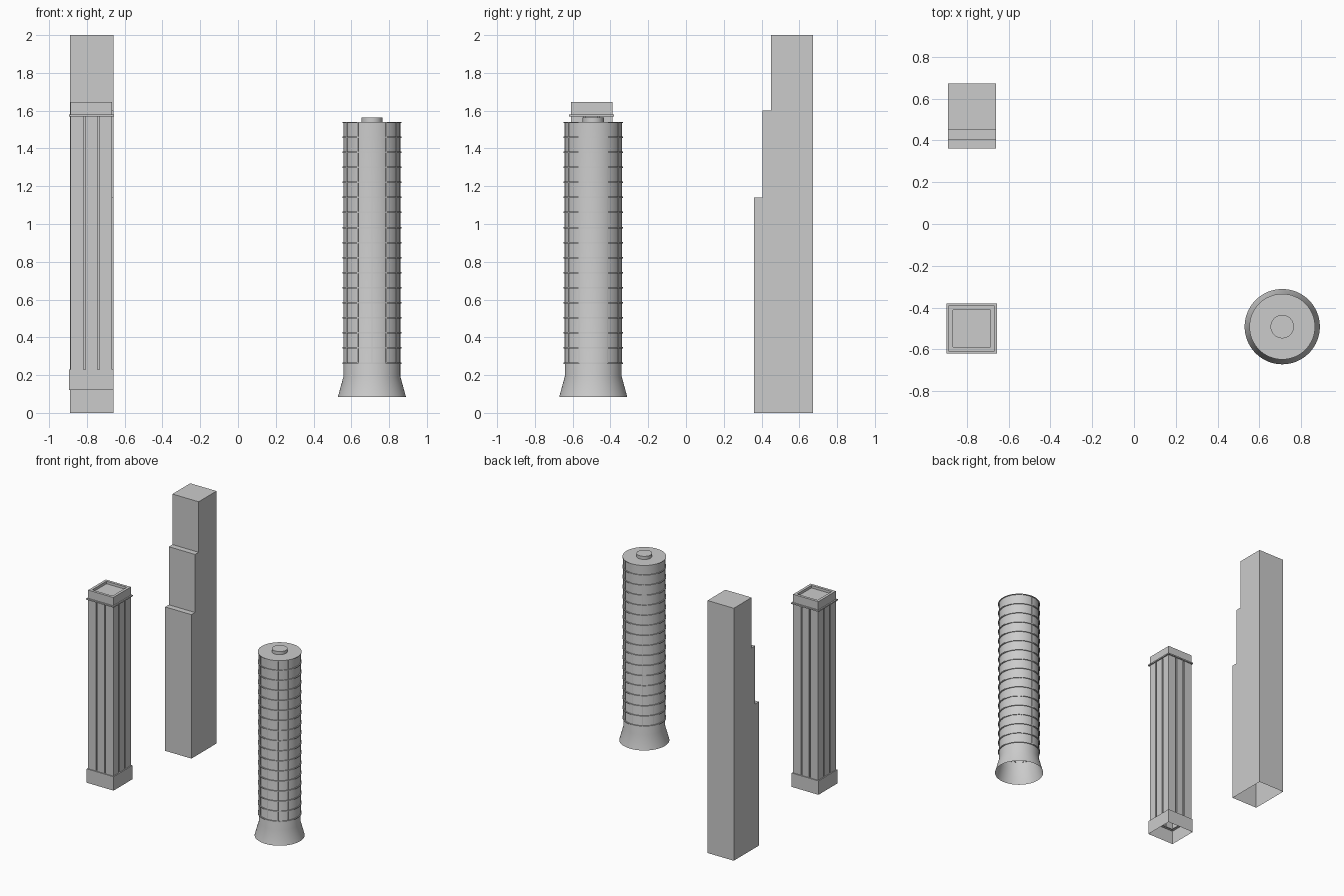
import bpy, bmesh
from math import sin, cos, pi, radians, sqrt

if "Cube" in bpy.data.objects:
    bpy.data.objects.remove(bpy.data.objects["Cube"])


def finish(bm, name, smooth=False):
    mesh = bpy.data.meshes.new(name)
    bm.to_mesh(mesh)
    bm.free()
    ob = bpy.data.objects.new(name, mesh)
    bpy.context.collection.objects.link(ob)
    if smooth:
        bpy.ops.object.select_all(action='DESELECT')
        ob.select_set(True)
        bpy.context.view_layer.objects.active = ob
        bpy.ops.object.shade_smooth_by_angle(angle=radians(30))
    return ob


def bridge(bm, a, b):
    n = len(a)
    for i in range(n):
        j = (i + 1) % n
        bm.faces.new((a[i], a[j], b[j], b[i]))


def lathe(name, centre, profile, sides, cap=True):
    """Stack rings of (half width, z); four sides give a square tower."""
    bm = bmesh.new()
    square = sides == 4
    k, turn = (sqrt(2), pi / 4) if square else (1, 0)
    rings = []
    for r, z in profile:
        rings.append([bm.verts.new((centre[0] + r * k * cos(turn + 2 * pi * i / sides),
                                    centre[1] + r * k * sin(turn + 2 * pi * i / sides), z))
                      for i in range(sides)])
    for a, b in zip(rings, rings[1:]):
        bridge(bm, a, b)
    if cap:
        bm.faces.new(rings[-1])
    return finish(bm, name, not square)


# Stepped tower: side profile extruded across x, open underneath
bm = bmesh.new()
steps = [(0.36, 0), (0.36, 1.14), (0.405, 1.14), (0.405, 1.60),
         (0.45, 1.60), (0.45, 2.0), (0.673, 2.0), (0.673, 0)]
left, right = [[bm.verts.new((x, y, z)) for y, z in steps] for x in (-0.89, -0.66)]
bm.faces.new(left)
bm.faces.new(right[::-1])
for i in range(len(steps) - 1):
    bm.faces.new((left[i], right[i], right[i + 1], left[i + 1]))
bmesh.ops.recalc_face_normals(bm, faces=bm.faces)
finish(bm, "stepped_tower")

# Square tower: base, grooved shaft, crown with ledge and sunken roof
SQ = (-0.776, -0.5)
lathe("square_tower_base", SQ,
      [(0.1175, 0.12), (0.1175, 0.23), (0.095, 0.23)], 4, cap=False)
lathe("square_tower_crown", SQ,
      [(0.095, 1.57), (0.12, 1.57), (0.12, 1.58), (0.11, 1.58),
       (0.11, 1.645), (0.089, 1.645), (0.089, 1.625)], 4)

h, g, w, d = 0.11, 0.037, 0.006, 0.012
side = [(-h, -h)]
for c in (-g, g):
    side += [(c - w, -h), (c - w, -h + d), (c + w, -h + d), (c + w, -h)]
outline = []
for q in range(4):
    ca, sa = round(cos(q * pi / 2)), round(sin(q * pi / 2))
    outline += [(SQ[0] + x * ca - y * sa, SQ[1] + x * sa + y * ca) for x, y in side]
bm = bmesh.new()
low, high = [[bm.verts.new((x, y, z)) for x, y in outline] for z in (0.23, 1.57)]
bridge(bm, low, high)
finish(bm, "square_tower_shaft")

# Round tower: flared foot, shaft, roof slab and roof drum
RD = (0.709, -0.491)
lathe("round_tower_body", RD,
      [(0.18, 0.085), (0.15, 0.195), (0.15, 1.535), (0.157, 1.535), (0.157, 1.54)], 64)
lathe("roof_drum", RD, [(0.056, 1.54), (0.056, 1.565)], 32)

# Floor rings
for i in range(16):
    z = 0.26 + i * 0.0797
    lathe(f"floor_ring_{i + 1}", RD,
          [(0.149, z), (0.157, z), (0.157, z + 0.008), (0.149, z + 0.008)], 64, cap=False)

# Thin upright ribs on the front and back
for face in (-90, 90):
    for k in range(-2, 3):
        a = radians(face + 30 * k)
        bm = bmesh.new()
        bmesh.ops.create_cube(bm, size=1)
        bmesh.ops.scale(bm, vec=(0.008, 0.006, 1.275), verts=bm.verts)
        ob = finish(bm, f"rib_{'front' if face < 0 else 'back'}_{k + 3}")
        ob.location = (RD[0] + 0.149 * cos(a), RD[1] + 0.149 * sin(a), 0.8975)
        ob.rotation_euler.z = a
